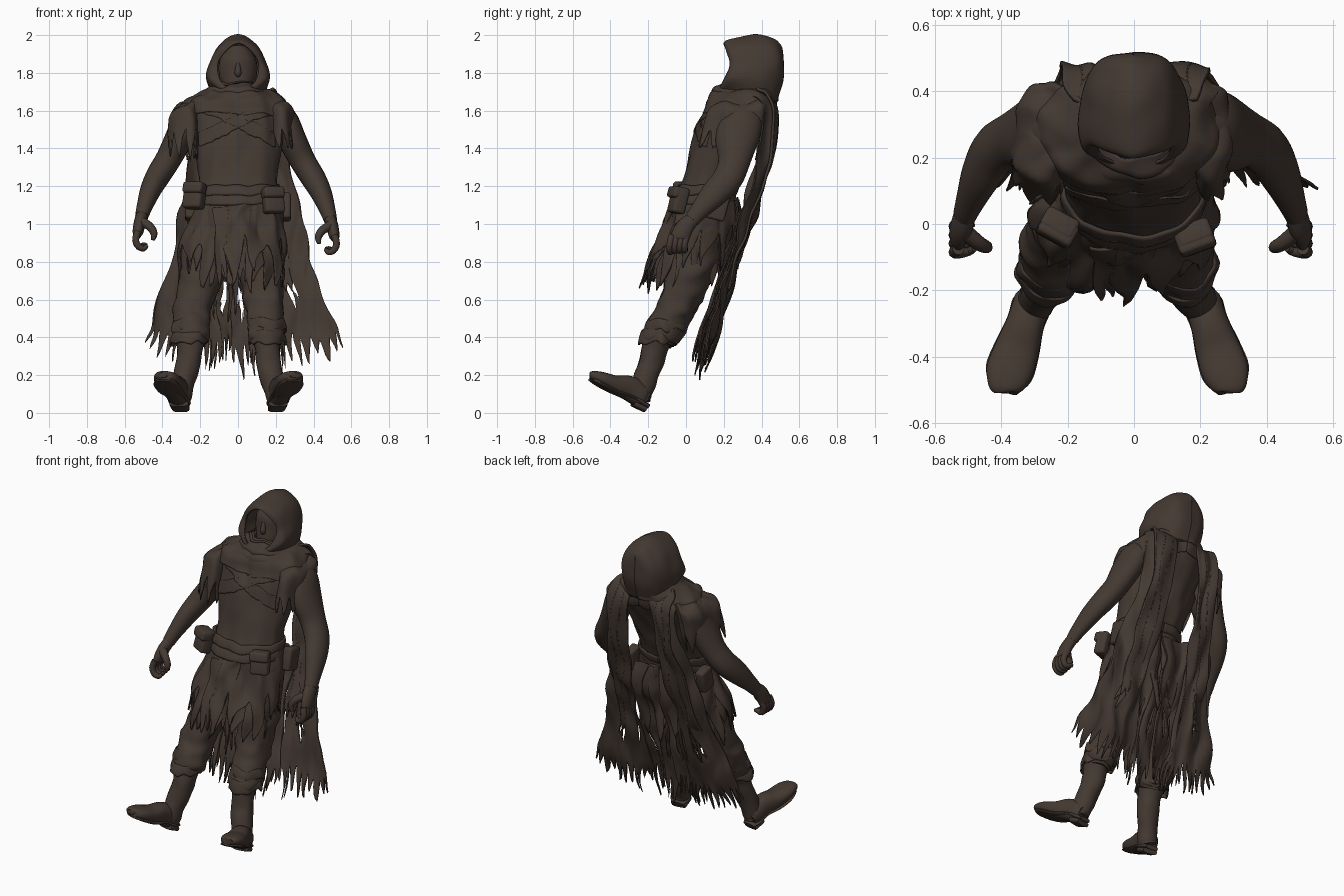
import bpy, math, random
from mathutils import Vector, noise

random.seed(7)
MAT = bpy.data.materials.new("dark brown")
MAT.diffuse_color = (0.058, 0.041, 0.032, 1)


def catmull(pts, t):
    """Smooth point on a path of tuples, t from 0 to 1."""
    n = len(pts) - 1
    i = min(int(t * n), n - 1)
    f = t * n - i
    a, b, c, d = pts[max(i - 1, 0)], pts[i], pts[i + 1], pts[min(i + 2, n)]
    return [q + .5 * f * (r - p + f * (2 * p - 5 * q + 4 * r - s + f * (3 * (q - r) + s - p)))
            for p, q, r, s in zip(a, b, c, d)]


def make(name, verts, faces, thick=0):
    me = bpy.data.meshes.new(name)
    me.from_pydata(verts, [], faces)
    me.materials.append(MAT)
    me.validate()
    me.shade_smooth()
    me.set_sharp_from_angle(angle=math.radians(45))
    ob = bpy.data.objects.new(name, me)
    bpy.context.collection.objects.link(ob)
    if thick:
        m = ob.modifiers.new("thickness", 'SOLIDIFY')
        m.thickness, m.offset = thick, 0
    return ob


def crumple(p, amt, sx=13, sz=4):
    """Cloth creases that run mostly downward."""
    return p + amt * noise.noise_vector(Vector((p.x * sx, p.y * sx, p.z * sz + 3)))


def sheet(name, rows, nu=40, nv=24, teeth=0, notch=.7, tip=.92, holes=(), thick=.008, rough=.012):
    """Cloth surface through rows of points, with a torn lower edge."""
    cuts = [random.uniform(tip, 1) if i % 2 else random.uniform(notch, .5 * (notch + tip))
            for i in range(2 * teeth + 1)] if teeth else [1]
    cuts[-1] = cuts[0]
    verts, faces = [], []
    for j in range(nv + 1):
        for i in range(nu + 1):
            u = i / nu
            k = u * (len(cuts) - 1)
            k0 = min(int(k), max(len(cuts) - 2, 0))
            end = cuts[k0] + (k - k0) * (cuts[min(k0 + 1, len(cuts) - 1)] - cuts[k0])
            v = j / nv * end
            p = Vector(catmull([catmull(r, u) for r in rows], v))
            verts.append(crumple(p, rough))
    for j in range(nv):
        for i in range(nu):
            u, v = (i + .5) / nu, (j + .5) / nv
            if any(((u - a) / ra) ** 2 + ((v - b) / rb) ** 2 < 1 for a, b, ra, rb in holes):
                continue
            q = j * (nu + 1) + i
            faces.append((q, q + 1, q + nu + 2, q + nu + 1))
    return make(name, verts, faces, thick)


def ring(x, y, z, rx, ry, n=16):
    return [(x + rx * math.sin(2 * math.pi * i / n), y + ry * math.cos(2 * math.pi * i / n), z)
            for i in range(n + 1)]


def tube(name, pts, n=20, steps=20, up=(0, 1, 0), power=1, rough=0):
    """Closed limb through (x, y, z, side radius, up radius)."""
    pts = [p if len(p) == 5 else (*p, p[3]) for p in pts]
    up, verts = Vector(up), []
    for j in range(steps + 1):
        t = j / steps
        c = catmull(pts, t)
        d = Vector(catmull(pts, min(t + .01, 1))[:3]) - Vector(catmull(pts, max(t - .01, 0))[:3])
        d.normalize()
        s = d.cross(up).normalized()
        w = s.cross(d)
        for i in range(n):
            a = 2 * math.pi * i / n
            ca, sa = math.cos(a), math.sin(a)
            ca, sa = math.copysign(abs(ca) ** power, ca), math.copysign(abs(sa) ** power, sa)
            p = Vector(c[:3]) + s * ca * c[3] + w * sa * c[4]
            verts.append(crumple(p, rough, 10, 14) if rough else p)
    faces = [(j * n + i, j * n + (i + 1) % n, (j + 1) * n + (i + 1) % n, (j + 1) * n + i)
             for j in range(steps) for i in range(n)]
    faces += [tuple(range(n))[::-1], tuple(range(steps * n, steps * n + n))]
    return make(name, verts, faces)


def box(name, loc, size, rot):
    bpy.ops.mesh.primitive_cube_add(size=1, location=loc, rotation=rot)
    ob = bpy.context.object
    ob.name, ob.scale = name, size
    bpy.ops.object.transform_apply(location=False, rotation=False, scale=True)
    ob.data.materials.append(MAT)
    m = ob.modifiers.new("round", 'BEVEL')
    m.width, m.segments = .015, 3
    ob.data.shade_smooth()
    return ob


# torso: (z, centre y, half width, half depth)
TORSO = [(1.75, .34, .10, .11), (1.69, .32, .17, .15), (1.62, .285, .245, .175), (1.52, .235, .25, .172),
         (1.4, .19, .23, .162), (1.25, .135, .208, .15), (1.15, .10, .212, .155), (1.05, .08, .235, .165),
         (.92, .07, .22, .16), (.84, .06, .05, .05)]
sheet("torso", [ring(0, y, z, rx, ry) for z, y, rx, ry in TORSO], 64, 60, thick=0, rough=.018)


def chest_y(x, z):
    for a, b in zip(TORSO, TORSO[1:]):
        if b[0] <= z <= a[0]:
            f = (a[0] - z) / (a[0] - b[0])
            y, rx, ry = [p + f * (q - p) for p, q in zip(a[1:], b[1:])]
            return y - ry * math.sqrt(max(0, 1 - (x / rx) ** 2)) - .003


# crossed wraps on the chest
for x0, z0, x1, z1 in ((-.17, 1.62, .2, 1.44), (.17, 1.62, -.2, 1.44)):
    rows = []
    for w in (.04, 0, -.04):
        rows.append([(x, chest_y(x, z), z) for x, z in
                     ((x0 + (x1 - x0) * i / 6, z0 + (z1 - z0) * i / 6 + w) for i in range(7))])
    sheet("chest_wrap", rows, 40, 8, 9, .85, thick=.008, rough=.018)

# mantle around neck and shoulders, with layered collar folds
sheet("mantle", [ring(0, .34, 1.74, .11, .12), ring(0, .32, 1.70, .19, .16), ring(-.01, .295, 1.66, .26, .18),
                 ring(-.01, .285, 1.61, .285, .185), ring(-.01, .27, 1.575, .285, .185)], 96, 20, 12, .84, rough=.02)
for z, y, rx, ry in ((1.70, .315, .16, .165), (1.665, .30, .20, .18)):
    sheet("collar_fold", [ring(0, y + .02, z + .04, rx - .04, ry - .03), ring(0, y, z + .01, rx, ry),
                          ring(0, y, z - .03, rx + .005, ry)], 64, 8, 10, .8, rough=.025)

# hood: arcs from the rim to the back of the head
ARCS = [[(.015, .17, 1.70), (.09, .2, 1.755), (.108, .235, 1.84), (.075, .22, 1.91), (0, .2, 1.955)],
        [(.04, .175, 1.68), (.15, .23, 1.765), (.135, .255, 1.86), (.085, .24, 1.94), (0, .23, 1.975)],
        [(.12, .3, 1.66), (.162, .35, 1.765), (.138, .37, 1.87), (.09, .37, 1.955), (0, .37, 2.0)],
        [(.11, .43, 1.65), (.13, .45, 1.76), (.115, .47, 1.86), (.075, .46, 1.94), (0, .46, 1.98)],
        [(.06, .47, 1.65), (.07, .5, 1.76), (.065, .505, 1.86), (.04, .5, 1.92), (0, .495, 1.95)],
        [(0, .48, 1.65), (0, .512, 1.76), (0, .515, 1.85), (0, .512, 1.9), (0, .508, 1.93)]]
sheet("hood", [[(-x, y, z) for x, y, z in a] + a[-2::-1] for a in ARCS], 48, 32, thick=.008, rough=.006)
tube("head", [(0, .31, 1.66, .05, .05), (0, .32, 1.71, .075, .08), (0, .345, 1.79, .1, .095),
              (0, .36, 1.87, .096, .1), (0, .365, 1.94, .05, .06)], 24, 20)
tube("nose", [(0, .262, 1.85, .01), (0, .25, 1.80, .018), (0, .266, 1.785, .012)], 10, 8)

for s, side in ((1, "right"), (-1, "left")):
    # arms and curled hands
    dx, dz = (0, 0) if s > 0 else (-.02, .02)

    def A(*pts):
        return [(s * x + dx, y, z + dz, *r) for x, y, z, *r in pts]
    tube(side + "_arm", A((.20, .31, 1.61, .05, .08), (.245, .295, 1.55, .072, .11), (.285, .27, 1.45, .075, .115),
                          (.345, .255, 1.33, .068, .085), (.40, .22, 1.24, .065, .08), (.442, .15, 1.16, .056, .072),
                          (.475, .07, 1.07, .042, .05), (.49, .03, 1.02, .035, .042)), 24, 32)
    tube(side + "_palm", A((.487, .04, 1.03, .032, .037), (.50, -.005, .985, .032, .048),
                           (.510, -.03, .935, .028, .05), (.512, -.035, .915, .018, .043)), 16, 10)
    for k in range(4):
        y = -.075 + .026 * k
        tube(side + "_finger", A((.510, y, .94, .019), (.522, y - .01, .895, .018), (.506, y - .012, .86, .017),
                                 (.478, y - .006, .85 + .006 * k, .015), (.462, y, .868, .009)), 10, 12)
    tube(side + "_thumb", A((.485, -.03, .99, .026), (.445, -.06, .965, .022), (.425, -.07, .93, .019),
                            (.43, -.075, .895, .01)), 10, 10)

    # torn sleeve drapes, longer on the left
    if s < 0:
        sheet("left_sleeve", [ring(-.2, .31, 1.65, .04, .1), ring(-.262, .285, 1.61, .085, .15),
                              ring(-.28, .25, 1.5, .085, .16), ring(-.285, .205, 1.33, .08, .16)],
              60, 18, 10, .55, rough=.022)
    else:
        sheet("right_sleeve", [ring(.19, .31, 1.65, .04, .1), ring(.22, .285, 1.61, .075, .15),
                               ring(.23, .25, 1.5, .06, .16), ring(.235, .21, 1.4, .055, .16)],
              60, 16, 8, .5, rough=.02)

    # trouser legs, cuffs and boots
    def L(*pts):
        return [(s * x - .05 * min(1, (1.05 - z) / .5), y, z, *r) for x, y, z, *r in pts]
    tube(side + "_trouser_leg", L((.11, .1, 1.02, .12), (.135, .05, .85, .125), (.165, .005, .7, .115),
                                  (.185, -.04, .58, .102), (.195, -.09, .48, .1), (.202, -.14, .40, .095),
                                  (.205, -.15, .37, .08)), 28, 36, rough=.018)
    for z, r in ((.46, .098), (.395, .097)):
        c = L((.202, -.09 - (.5 - z) * .5, z))[0]
        sheet(side + "_cuff_fold", [ring(c[0], c[1], z + .035, r - .01, r - .015), ring(c[0], c[1], z, r, r),
                                    ring(c[0], c[1] - .005, z - .035, r, r)], 36, 6, 7, .6, rough=.02)
    tube(side + "_boot_shaft", L((.205, -.145, .41, .08), (.205, -.17, .33, .068), (.215, -.19, .25, .062),
                                 (.235, -.22, .17, .062), (.25, -.24, .09, .056), (.255, -.24, .06, .05)), 20, 24, rough=.008)
    tube(side + "_boot_foot", L((.254, -.205, .07, .04, .04), (.258, -.235, .085, .056, .06),
                                (.278, -.30, .13, .058, .066), (.304, -.38, .15, .068, .05),
                                (.328, -.45, .18, .07, .038), (.345, -.495, .198, .048, .025),
                                (.347, -.51, .2, .02, .012)), 24, 26, up=(0, 0, 1), power=.85)
    tube(side + "_boot_sole", L((.252, -.198, .035, .04, .012), (.258, -.24, .055, .06, .014),
                                (.278, -.30, .088, .058, .012), (.304, -.38, .112, .07, .012),
                                (.328, -.45, .148, .073, .012), (.346, -.5, .178, .045, .012)),
         24, 20, up=(0, 0, 1), power=.85)
    tube(side + "_boot_heel", L((.252, -.215, .018, .045, .016), (.26, -.265, .043, .052, .018),
                                (.263, -.28, .05, .05, .016)), 20, 8, up=(0, 0, 1), power=.7)

    # long torn cape, laid over each shoulder and hanging behind
    k = 1 if s > 0 else .91
    cape = [[(.1, .155, 1.6), (.17, .14, 1.59), (.24, .15, 1.57)], [(.1, .3, 1.715), (.17, .3, 1.7), (.24, .29, 1.675)],
            [(.1, .465, 1.64), (.17, .465, 1.63), (.245, .43, 1.6)],
            [(.13, .45, 1.4), (.2, .44, 1.4), (.27, .38, 1.38)], [(.15, .36, 1.1), (.23, .36, 1.1), (.325, .31, 1.1)],
            [(.14, .27, .82), (.24, .28, .82), (.385, .23, .82)], [(.13, .19, .55), (.28, .2, .55), (.47, .17, .56)],
            [(.13, .07, .21), (.32, .1, .22), (.575, .1, .31)]]
    sheet(side + "_cape", [[(s * k * x, y, z) for x, y, z in r] for r in cape], 110, 64, 12, .9, .95,
          [(.55, .82, .08, .06), (.2, .8, .03, .09)], rough=.03)

    # narrow straps layered over the cape and back
    for i in range(3):
        x, b = .08 + .045 * i, random.uniform(.45, .8)
        sheet(side + "_back_strap", [[(s * (x + w + .022 * j), y, z) for w in (-.025, 0, .025)] for j, (y, z) in
              enumerate(((.37, 1.71), (.47, 1.63), (.455, 1.4), (.37, 1.1), (.285, .85), (.205, b)))],
              8, 40, 2, .9, rough=.025, thick=.014)

    # pouches on the belt
    front = ((.185, -.04, 1.125), (0, 0, .35)) if s > 0 else ((-.23, -.01, 1.15), (0, 0, -.5))
    box(side + "_front_pouch", front[0], (.11, .07, .14), (-.25, 0, front[1][2]))
    box(side + "_front_pouch_flap", (front[0][0], front[0][1] - .008, front[0][2] + .04), (.115, .072, .06), (-.25, 0, front[1][2]))
    box(side + "_side_pouch", (s * .25, .17, 1.09), (.06, .1, .14), (-.25, 0, 0))

# belt
for z in (1.18, 1.13):
    y = .1 + (z - 1.15) * .35
    sheet("belt", [ring(0, y + .01, z + .025, .213, .16), ring(0, y, z, .22, .166),
                   ring(0, y - .01, z - .025, .218, .164)], 56, 4, thick=.01, rough=.014)

# torn skirt, three layers
for g, notch, teeth in ((0, .3, 13), (-.02, .45, 15), (-.04, .6, 11)):
    sheet("torn_skirt", [ring(0, .1, 1.14, .215 + g, .16 + g), ring(-.01, .075, 1.0, .25 + g, .195 + g),
                         ring(-.025, .03, .85, .275 + g, .215 + g), ring(-.035, -.01, .63, .29 + g, .24 + g)],
          160, 28, teeth, notch, .8, rough=.035)

# long tattered tails behind the legs
for i, x in enumerate((-.21, -.13, -.06, .01, .08, .15)):
    b, o = random.uniform(.17, .28), random.uniform(-.04, .04)
    sheet("back_tail", [[(x * f + w, y + w * o * 12 + o * (1.1 - z), z) for w in (-.045, 0, .045)] for f, y, z in
                        ((.9, .26, 1.13), (1, .275, 1.0), (1.05, .21, .8), (1.1, .12, .5), (1.15, .05, b))],
          16, 40, 3, .78, .9, [(random.uniform(.2, .8), .75, .12, .07)], rough=.035)
for x, y, b in ((-.09, -.2, .64), (.03, -.14, .68), (-.03, 0, .45)):
    sheet("front_tail", [[(x + w, yy, z) for w in (-.035, 0, .035)] for yy, z in
                         ((-.07, 1.1), (-.11, 1.0), (y * .5 - .08, .85), (y - .04, b))], 14, 24, 2, .75, rough=.025)
